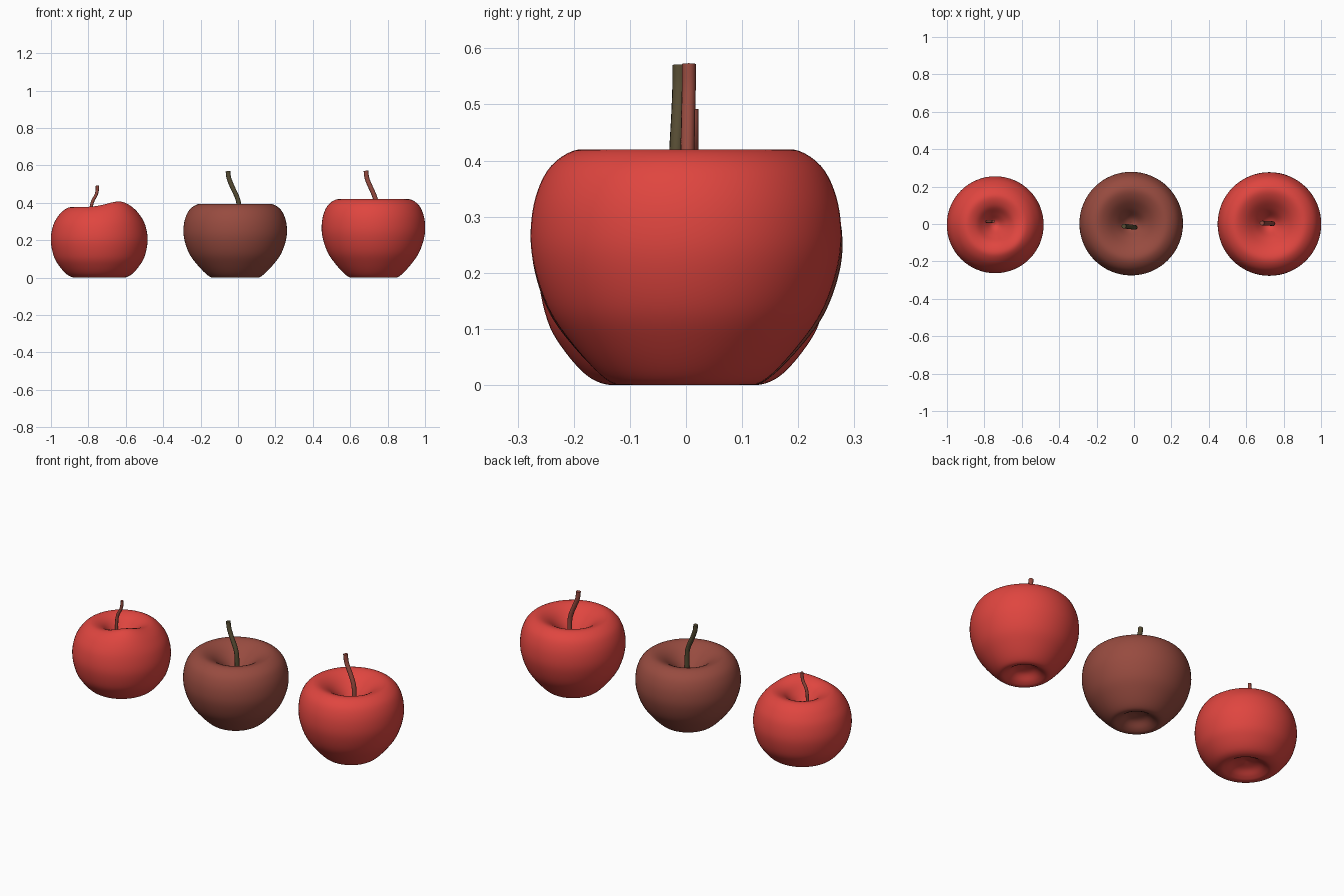
import bpy, bmesh, math
from mathutils import Vector

if "Cube" in bpy.data.objects:
    bpy.data.objects.remove(bpy.data.objects["Cube"], do_unlink=True)


def make_material(name, rgb):
    mat = bpy.data.materials.new(name)
    mat.use_nodes = True
    colour = (*rgb, 1.0)
    mat.diffuse_color = colour
    mat.node_tree.nodes["Principled BSDF"].inputs["Base Color"].default_value = colour
    return mat


RED = make_material("bright_red", (0.74, 0.06, 0.05))
BROWN = make_material("reddish_brown", (0.31, 0.07, 0.05))
OLIVE = make_material("dark_olive", (0.09, 0.07, 0.032))


def smooth_path(points, steps=5):
    """Catmull-Rom curve through the points."""
    p = [Vector(q) for q in points]
    p = [2 * p[0] - p[1]] + p + [2 * p[-1] - p[-2]]
    out = []
    for a, b, c, d in zip(p, p[1:], p[2:], p[3:]):
        for i in range(steps):
            t = i / steps
            out.append(0.5 * (2 * b + (c - a) * t + (2 * a - 5 * b + 4 * c - d) * t**2
                              + (3 * b - a - 3 * c + d) * t**3))
    return out + [p[-2]]


def add_apple(name, profile, location, mat, bump=None):
    """Revolve a profile of (radius, height) with a hollow at each end."""
    bm = bmesh.new()
    path = smooth_path([(r, 0, z) for r, z in profile])
    verts = [bm.verts.new((max(v.x, 0), 0, v.z)) for v in path]
    edges = [bm.edges.new(pair) for pair in zip(verts, verts[1:])]
    bmesh.ops.spin(bm, geom=verts + edges, cent=(0, 0, 0), axis=(0, 0, 1),
                   angle=math.tau, steps=64)
    bmesh.ops.remove_doubles(bm, verts=bm.verts, dist=0.0003)
    bmesh.ops.recalc_face_normals(bm, faces=bm.faces)
    if bump:  # raise one side of the shoulder
        bx, by, height, width = bump
        for v in bm.verts:
            if v.co.z > 0.2:
                d2 = (v.co.x - bx) ** 2 + (v.co.y - by) ** 2
                fade = min(1, (v.co.z - 0.2) / 0.12)
                v.co.z += height * fade * math.exp(-d2 / width**2)
    for f in bm.faces:
        f.smooth = True
    mesh = bpy.data.meshes.new(name)
    bm.to_mesh(mesh)
    bm.free()
    mesh.materials.append(mat)
    obj = bpy.data.objects.new(name, mesh)
    obj.location = location
    bpy.context.collection.objects.link(obj)


def add_stem(name, points, radius, mat):
    """Sweep a round, capped tube along a bent path."""
    curve = bpy.data.curves.new(name, "CURVE")
    curve.dimensions = "3D"
    curve.bevel_depth = radius
    curve.bevel_resolution = 4
    curve.use_fill_caps = True
    path = smooth_path(points)
    spline = curve.splines.new("POLY")
    spline.points.add(len(path) - 1)
    for point, co in zip(spline.points, path):
        point.co = (*co, 1)
    obj = bpy.data.objects.new(name, curve)
    bpy.context.collection.objects.link(obj)
    curve.materials.append(mat)
    # Turn the tube into a mesh with crisp ends
    bpy.ops.object.select_all(action="DESELECT")
    obj.select_set(True)
    bpy.context.view_layer.objects.active = obj
    bpy.ops.object.convert(target="MESH")
    bpy.ops.object.shade_smooth_by_angle(angle=math.radians(40))


# Profiles run from the bottom hollow, around the side, into the top hollow
TALL = [(0, 0.05), (0.05, 0.04), (0.09, 0.01), (0.12, 0), (0.152, 0.018), (0.2, 0.07),
        (0.242, 0.13), (0.268, 0.2), (0.277, 0.265), (0.268, 0.335), (0.24, 0.391),
        (0.19, 0.42), (0.135, 0.403), (0.08, 0.355), (0.035, 0.3), (0, 0.28)]
SMALL = [(0, 0.05), (0.06, 0.035), (0.1, 0.01), (0.13, 0), (0.17, 0.015), (0.212, 0.06),
         (0.243, 0.115), (0.259, 0.2), (0.246, 0.28), (0.215, 0.335), (0.18, 0.367),
         (0.145, 0.377), (0.1, 0.36), (0.06, 0.32), (0.025, 0.285), (0, 0.275)]
MIDDLE = [(r, z * 0.94) for r, z in TALL]

# Apples
add_apple("left_apple", TALL, (0.724, 0, 0), RED)
add_apple("middle_apple", MIDDLE, (-0.015, 0.002, 0), BROWN)
add_apple("right_apple", SMALL, (-0.742, -0.004, 0), RED, bump=(0.105, -0.11, 0.03, 0.1))

# Stems
add_stem("left_stem", [(0.742, 0.002, 0.26), (0.742, 0.002, 0.38), (0.73, 0.003, 0.435),
                       (0.706, 0.004, 0.49), (0.69, 0.005, 0.53), (0.684, 0.005, 0.572)],
         0.0125, BROWN)
add_stem("middle_stem", [(0.006, -0.018, 0.24), (0.006, -0.018, 0.37), (-0.003, -0.017, 0.425),
                         (-0.028, -0.014, 0.48), (-0.048, -0.012, 0.53), (-0.054, -0.012, 0.57)],
         0.0125, OLIVE)
add_stem("right_stem", [(-0.786, 0.014, 0.26), (-0.786, 0.014, 0.36), (-0.778, 0.014, 0.405),
                        (-0.76, 0.014, 0.44), (-0.753, 0.014, 0.465), (-0.752, 0.014, 0.492)],
         0.0085, BROWN)
